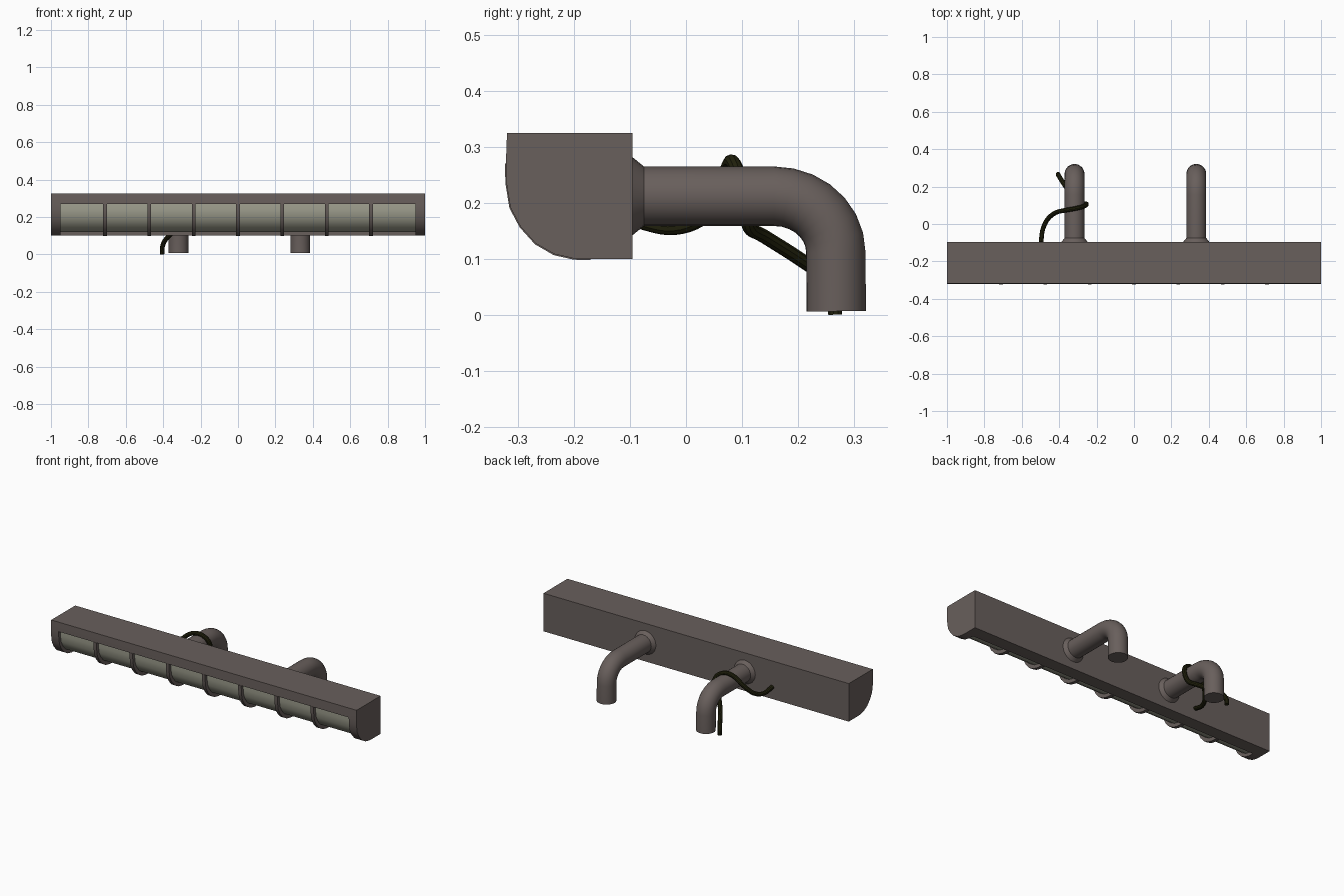
import bpy, bmesh, math
from mathutils import Vector

if "Cube" in bpy.data.objects:
    bpy.data.objects.remove(bpy.data.objects["Cube"])


def material(name, rgb):
    m = bpy.data.materials.new(name)
    m.diffuse_color = (*rgb, 1)
    m.use_nodes = True
    m.node_tree.nodes["Principled BSDF"].inputs["Base Color"].default_value = m.diffuse_color
    return m


METAL = material("brown_grey_metal", (0.14, 0.115, 0.107))
GLASS = material("pale_lens", (0.38, 0.38, 0.30))
RUBBER = material("dark_cable", (0.016, 0.016, 0.004))


def finish(name, bm, mat, smooth=True):
    bmesh.ops.recalc_face_normals(bm, faces=bm.faces)
    me = bpy.data.meshes.new(name)
    bm.to_mesh(me)
    bm.free()
    ob = bpy.data.objects.new(name, me)
    bpy.context.collection.objects.link(ob)
    me.materials.append(mat)
    bpy.ops.object.select_all(action='DESELECT')
    ob.select_set(True)
    bpy.context.view_layer.objects.active = ob
    if smooth:
        bpy.ops.object.shade_smooth_by_angle(angle=math.radians(35))
    return ob


def extrude_x(name, profile, x0, x1, mat, smooth=True):
    """Solid from a (y, z) outline stretched along x."""
    bm = bmesh.new()
    f = bm.faces.new([bm.verts.new((x0, y, z)) for y, z in profile])
    r = bmesh.ops.extrude_face_region(bm, geom=[f])
    vs = [v for v in r['geom'] if isinstance(v, bmesh.types.BMVert)]
    bmesh.ops.translate(bm, verts=vs, vec=(x1 - x0, 0, 0))
    return finish(name, bm, mat, smooth)


def tube(name, path, radii, sides, mat):
    """Capped tube along a path, with a transported frame."""
    pts = [Vector(p) for p in path]
    bm = bmesh.new()
    rings, up = [], None
    for i, p in enumerate(pts):
        t = (pts[min(i + 1, len(pts) - 1)] - pts[max(i - 1, 0)]).normalized()
        if up is None:
            up = t.orthogonal()
        up = (up - t * up.dot(t)).normalized()
        side = t.cross(up)
        rings.append([bm.verts.new(p + radii[i] * (
            up * math.cos(2 * math.pi * k / sides) + side * math.sin(2 * math.pi * k / sides)))
            for k in range(sides)])
    for a, b in zip(rings, rings[1:]):
        for k in range(sides):
            n = (k + 1) % sides
            bm.faces.new((a[k], a[n], b[n], b[k]))
    bm.faces.new(rings[0])
    bm.faces.new(rings[-1])
    return finish(name, bm, mat)


def spline(points, steps=5):
    """Catmull-Rom points through the given ones."""
    p = [Vector(q) for q in points]
    p = [2 * p[0] - p[1]] + p + [2 * p[-1] - p[-2]]
    out = []
    for i in range(1, len(p) - 2):
        a, b, c, d = p[i - 1:i + 3]
        for s in range(steps):
            t = s / steps
            out.append(0.5 * (2 * b + (c - a) * t + (2 * a - 5 * b + 4 * c - d) * t * t
                              + (3 * b - a - 3 * c + d) * t ** 3))
    return out + [p[-2]]


# Rounded lower front of the housing
arc = [(-0.321, 0.27), (-0.32, 0.235), (-0.313, 0.192), (-0.295, 0.158),
       (-0.268, 0.128), (-0.235, 0.109), (-0.2, 0.101), (-0.17, 0.1)]
CY, CZ = -0.17, 0.27


def scaled(s):
    return [(CY + (y - CY) * s, CZ + (z - CZ) * s) for y, z in arc]


# Housing with the front window cut out
housing = extrude_x("housing", [(-0.095, 0.325), (-0.319, 0.325)] + arc + [(-0.095, 0.1)],
                    -1, 1, METAL)
cutter = extrude_x("window_cutter", [(-0.17, 0.27), (-0.4, 0.27), (-0.4, 0.05), (-0.17, 0.05)],
                   -0.95, 0.95, METAL, False)
cutter.hide_render = True
mod = housing.modifiers.new("window", 'BOOLEAN')
mod.operation = 'DIFFERENCE'
mod.solver = 'EXACT'
mod.object = cutter
bpy.context.view_layer.objects.active = housing
bpy.ops.object.modifier_apply(modifier="window")
bpy.data.objects.remove(cutter)

# Recessed curved lens
extrude_x("lens", scaled(0.89) + [(-0.165, 0.272)], -0.951, 0.951, GLASS)

# Guard ribs over the lens
for i in range(7):
    x = (i - 3) * 0.237
    extrude_x(f"guard_rib_{i + 1}", scaled(1.012) + scaled(0.85)[::-1],
              x - 0.01, x + 0.01, METAL)

# Two bent mounting pipes with flared bases
for label, x in (("left", -0.318), ("right", 0.333)):
    path = [(x, -0.097, 0.212), (x, -0.075, 0.212)]
    radii = [0.071, 0.053]
    for k in range(8):
        a = math.pi / 2 * k / 7
        path.append((x, 0.157 + 0.11 * math.sin(a), 0.112 + 0.1 * math.cos(a)))
        radii.append(0.053)
    path.append((x, 0.268, 0.007))
    radii.append(0.053)
    tube(f"mounting_pipe_{label}", path, radii, 24, METAL)

# Cable leaving the housing, wrapped round the left pipe and hanging down
route = spline([(-0.497, -0.097, 0.17), (-0.488, -0.03, 0.155), (-0.462, 0.025, 0.17),
                (-0.42, 0.06, 0.215), (-0.37, 0.073, 0.26), (-0.318, 0.082, 0.274),
                (-0.27, 0.094, 0.25), (-0.254, 0.107, 0.2), (-0.275, 0.112, 0.158),
                (-0.315, 0.14, 0.14), (-0.365, 0.2, 0.102), (-0.393, 0.243, 0.07),
                (-0.405, 0.263, 0.035), (-0.406, 0.266, 0.001)])
tube("cable", route, [0.0125] * len(route), 10, RUBBER)
